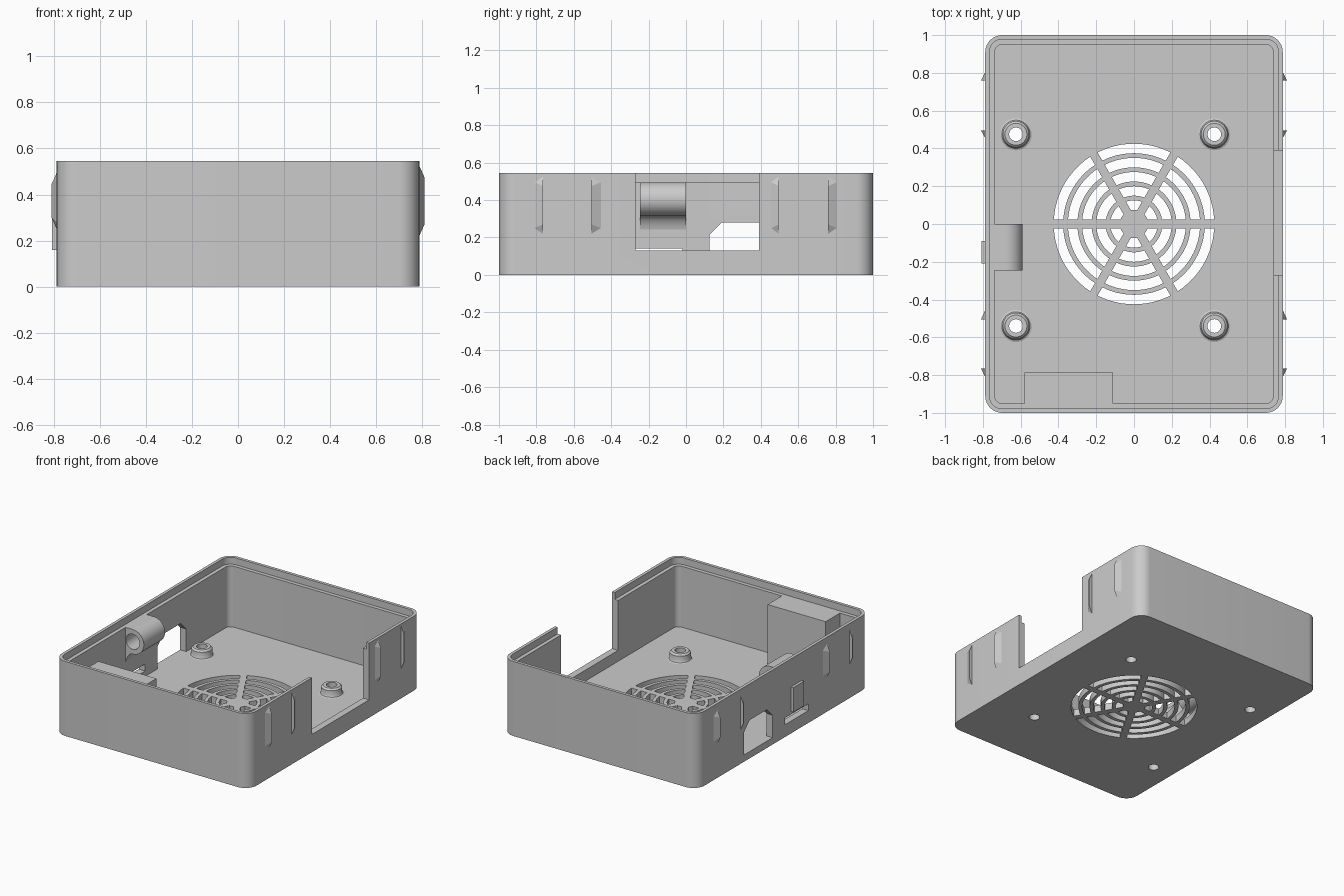
import bpy, bmesh, math
from mathutils import Matrix, Vector

old = bpy.data.objects.get("Cube")
if old:
    bpy.data.objects.remove(old, do_unlink=True)

grey = bpy.data.materials.new("plain grey")
grey.use_nodes = True
grey.diffuse_color = (0.6, 0.6, 0.6, 1)
grey.node_tree.nodes["Principled BSDF"].inputs["Base Color"].default_value = (0.6, 0.6, 0.6, 1)

HX, HY, HEIGHT = 0.7875, 1.0, 0.545    # outer half sizes and height
WALL, LIP, LEDGE, FLOOR = 0.05, 0.0225, 0.495, 0.05
OVER = HEIGHT + 0.1                    # cutters reach past the rim


def make(name, bm):
    bmesh.ops.recalc_face_normals(bm, faces=bm.faces)
    mesh = bpy.data.meshes.new(name)
    bm.to_mesh(mesh)
    bm.free()
    mesh.materials.append(grey)
    obj = bpy.data.objects.new(name, mesh)
    bpy.context.collection.objects.link(obj)
    return obj


def add_prism(bm, points, offset):
    """Extrude a closed outline of 3D points along an offset."""
    face = bm.faces.new([bm.verts.new(p) for p in points])
    top = bmesh.ops.extrude_face_region(bm, geom=[face])["geom"]
    bmesh.ops.translate(bm, verts=[v for v in top if isinstance(v, bmesh.types.BMVert)],
                        vec=Vector(offset))


def prism(name, points, offset):
    bm = bmesh.new()
    add_prism(bm, points, offset)
    return make(name, bm)


def box(name, x, y, z):
    return prism(name, [(x[0], y[0], z[0]), (x[1], y[0], z[0]),
                        (x[1], y[1], z[0]), (x[0], y[1], z[0])], (0, 0, z[1] - z[0]))


def rounded(name, inset, radius, z0, z1):
    """Rounded rectangular block, inset from the outer walls."""
    pts = []
    for q, (sx, sy) in enumerate([(1, 1), (-1, 1), (-1, -1), (1, -1)]):
        for i in range(11):
            a = math.radians(90 * q + 9 * i)
            pts.append((sx * (HX - inset - radius) + radius * math.cos(a),
                        sy * (HY - inset - radius) + radius * math.sin(a), z0))
    return prism(name, pts, (0, 0, z1 - z0))


def cut(obj, cutter):
    """Subtract the cutter, then discard it."""
    mod = obj.modifiers.new("cut", "BOOLEAN")
    mod.operation, mod.solver, mod.object = "DIFFERENCE", "EXACT", cutter
    bpy.context.view_layer.update()
    deps = bpy.context.evaluated_depsgraph_get()
    mesh = bpy.data.meshes.new_from_object(obj.evaluated_get(deps))
    obj.modifiers.clear()
    obj.data = mesh
    bpy.data.objects.remove(cutter, do_unlink=True)


def smooth(obj):
    bpy.ops.object.select_all(action="DESELECT")
    obj.select_set(True)
    bpy.context.view_layer.objects.active = obj
    bpy.ops.object.shade_smooth_by_angle(angle=math.radians(30))


# Tray with stepped rim
case = rounded("case_tray", 0, 0.09, 0, HEIGHT)
cut(case, rounded("cavity", WALL, 0.04, FLOOR, OVER))
cut(case, rounded("rim_step", LIP, 0.0675, LEDGE, OVER))

# Open notch, chamfered port and thin slot in the side walls
cut(case, box("notch", (0.7, 0.9), (-0.27, 0.39), (0.13, OVER)))
port = [(0.125, FLOOR), (0.455, FLOOR), (0.455, 0.215), (0.39, 0.28), (0.19, 0.28), (0.125, 0.215)]
cut(case, prism("port", [(-0.9, y, z) for y, z in port], (0.2, 0, 0)))
cut(case, box("slot", (-0.9, -0.7), (-0.29, -0.02), (0.09, 0.14)))

# Fan grille: ring sectors between six parallel-sided spokes
bm = bmesh.new()
for ring in range(5):
    outer = 0.425 - 0.075 * ring
    for k in range(6):
        pts = []
        for r, order in ((outer, range(13)), (outer - 0.05, range(12, -1, -1))):
            edge = math.asin(0.0225 / r)
            for i in order:
                a = math.pi / 3 * k + edge + (math.pi / 3 - 2 * edge) * i / 12
                pts.append((r * math.cos(a), r * math.sin(a), -0.1))
        add_prism(bm, pts, (0, 0, 0.3))
cut(case, make("grille_cutter", bm))

# Screw holes through the floor
POSTS = [(x, y) for x in (-0.625, 0.425) for y in (-0.54, 0.475)]
bm = bmesh.new()
for x, y in POSTS:
    bmesh.ops.create_cone(bm, cap_ends=True, segments=32, radius1=0.036, radius2=0.036,
                          depth=0.3, matrix=Matrix.Translation((x, y, 0)))
cut(case, make("screw_cutter", bm))
smooth(case)

# Hollow standoffs with flared feet
profile = [(0.036, 0.04), (0.085, 0.04), (0.085, 0.05), (0.075, 0.054), (0.07, 0.064),
           (0.07, 0.1), (0.058, 0.112), (0.036, 0.112)]
for n, (x, y) in enumerate(POSTS):
    bm = bmesh.new()
    ring = [bm.verts.new((r, 0, z)) for r, z in profile]
    edges = [bm.edges.new((ring[i], ring[(i + 1) % len(ring)])) for i in range(len(ring))]
    bmesh.ops.spin(bm, geom=ring + edges, cent=(0, 0, 0), axis=(0, 0, 1),
                   angle=math.tau, steps=32, use_duplicate=False)
    bmesh.ops.remove_doubles(bm, verts=bm.verts, dist=0.0001)
    bmesh.ops.translate(bm, verts=bm.verts, vec=(x, y, 0))
    smooth(make(f"standoff_{n + 1}", bm))

# Solid block against the front wall
box("front_block", (-0.58, -0.11), (-0.96, -0.785), (0.04, LEDGE))

# Button tube on the side wall: round nose blending down into the wall
cx, cz, r, wall_x = -0.68, 0.405, 0.09, -0.745
pts = [(wall_x, LEDGE)]
for i in range(25):
    a = math.pi / 2 - math.pi * i / 24
    pts.append((cx + r * math.cos(a), cz + r * math.sin(a)))
for i in range(1, 11):
    a = math.pi / 2 * i / 10
    pts.append((cx + (wall_x - cx) * math.sin(a), 0.18 + 0.135 * math.cos(a)))
tube = prism("button_tube", [(x, -0.245, z) for x, z in pts], (0, 0.245, 0))
bm = bmesh.new()
bmesh.ops.create_cone(bm, cap_ends=True, segments=32, radius1=0.055, radius2=0.055, depth=0.6,
                      matrix=Matrix.Translation((cx, -0.12, cz)) @ Matrix.Rotation(math.pi / 2, 4, "X"))
cut(tube, make("bore", bm))
smooth(tube)

# Raised button on the outside of the same wall
box("side_button", (-0.807, -0.78), (-0.21, -0.09), (0.16, 0.34))

# Grip wedges: a sharp step on one side, a slope on the other, tapered ends
for side, label, low, high in ((1, "left", 0.22, 0.525), (-1, "right", 0.25, 0.495)):
    for n, (step, slope) in enumerate([(-0.765, -0.81), (-0.505, -0.455),
                                       (0.495, 0.455), (0.76, 0.805)]):
        bm = bmesh.new()
        inner, base, peak = side * (HX - 0.01), side * HX, side * 0.81
        a, b, c, d = [bm.verts.new(p) for p in (
            (base, step, low), (peak, step, low + 0.05),
            (peak, step, high - 0.05), (base, step, high))]
        e, f = [bm.verts.new((base, slope, z)) for z in (low + 0.03, high - 0.03)]
        g, h = [bm.verts.new((inner, (step + slope) / 2, z)) for z in (low + 0.03, high - 0.03)]
        for face in ((a, b, c, d), (b, e, f, c), (a, e, b), (d, c, f),
                     (a, d, h, g), (e, g, h, f), (a, g, e), (d, f, h)):
            bm.faces.new(face)
        make(f"{label}_grip_{n + 1}", bm)
